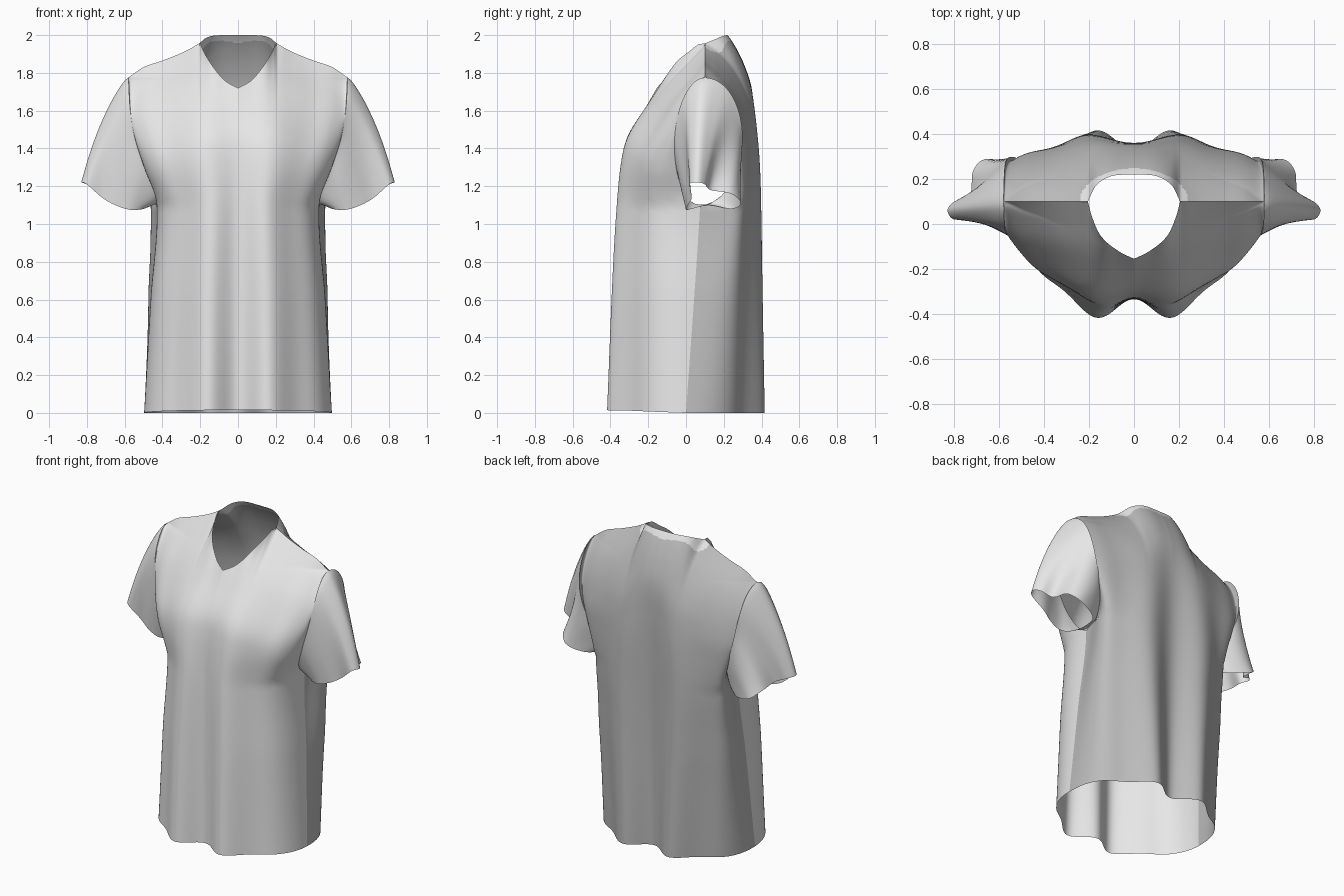
import bpy
import math
from mathutils import Vector

cube = bpy.data.objects.get("Cube")
if cube:
    bpy.data.objects.remove(cube, do_unlink=True)


def make_material(name, grey):
    mat = bpy.data.materials.new(name)
    mat.use_nodes = True
    color = (grey, grey, grey, 1)
    mat.diffuse_color = color
    mat.node_tree.nodes["Principled BSDF"].inputs["Base Color"].default_value = color
    return mat


light = make_material("light_grey_cloth", 0.8)
dark = make_material("mid_grey_cloth", 0.5)


def curve(*pts):
    """Smooth function through the given points, constant beyond the ends."""
    n = len(pts)
    slopes = []
    for i in range(n):
        a, b = pts[max(i - 1, 0)], pts[min(i + 1, n - 1)]
        slopes.append((b[1] - a[1]) / (b[0] - a[0]))

    def f(x):
        if x <= pts[0][0]:
            return pts[0][1]
        for i in range(n - 1):
            (x0, y0), (x1, y1) = pts[i], pts[i + 1]
            if x <= x1:
                h = x1 - x0
                t = (x - x0) / h
                s = t * t * (3 - 2 * t)
                tangent = t * (1 - t) * ((1 - t) * slopes[i] - t * slopes[i + 1])
                return y0 + (y1 - y0) * s + h * tangent
        return pts[-1][1]
    return f


def build(name, rows, closed, mats, rule=None, flip=False):
    """Skin a grid of points given row by row."""
    n = len(rows[0])
    verts = [p for row in rows for p in row]
    faces = []
    for r in range(len(rows) - 1):
        for c in range(n if closed else n - 1):
            d = (c + 1) % n
            f = (r * n + c, r * n + d, (r + 1) * n + d, (r + 1) * n + c)
            faces.append(f[::-1] if flip else f)
    mesh = bpy.data.meshes.new(name)
    mesh.from_pydata(verts, [], faces)
    for m in mats:
        mesh.materials.append(m)
    if rule:
        for poly in mesh.polygons:
            poly.material_index = rule(poly.center)
    obj = bpy.data.objects.new(name, mesh)
    bpy.context.collection.objects.link(obj)
    bpy.ops.object.select_all(action="DESELECT")
    obj.select_set(True)
    bpy.context.view_layer.objects.active = obj
    bpy.ops.object.shade_smooth_by_angle(angle=math.radians(60))


# Garment outline: half width by height, shoulder slope, side seam, fold depth
SHOULDER_X, ARM_TOP, ARMPIT = 0.58, 1.775, 1.1
half_width = curve((0, 0.497), (0.6, 0.462), (ARMPIT, 0.43), (1.3, 0.497),
                   (1.45, 0.545), (1.6, 0.57), (ARM_TOP, SHOULDER_X))
shoulder = curve((0.2, 1.96), (0.25, 1.93), (0.3, 1.905), (0.4, 1.865),
                 (0.5, 1.83), (SHOULDER_X, ARM_TOP))
seam_y = curve((0, 0), (ARMPIT, 0.075), (ARM_TOP, 0.1))
fold_depth = curve((0, 0.06), (0.8, 0.04), (1.2, 0.027), (1.5, 0.015), (1.75, 0))

# Each panel: depth by distance below its crest, fullness (power) by height
FRONT = dict(
    name="front_panel", hem=0.015, side=-1, arm=-0.15,
    power=curve((0, 0.95), (0.7, 0.85), (1.1, 0.75), (1.4, 0.6)),
    swell=curve((0, 0), (0.9, 0.015), (1.4, 0)),
    crest=curve((0, 1.97), (0.1, 1.965), (0.2, 1.95), (0.3, 1.91), (0.4, 1.865),
                (0.5, 1.83), (SHOULDER_X, ARM_TOP)),
    depth=curve((0, 0.1), (0.1, 0), (0.2, -0.1), (0.33, -0.2), (0.47, -0.295),
                (0.57, -0.33), (0.77, -0.355), (1.17, -0.375), (1.97, -0.395)),
    neck_z=curve((0, 1.72), (0.07, 1.76), (0.13, 1.83), (0.18, 1.91), (0.2, 1.96)),
    top_y=curve((0, -0.155), (0.07, -0.12), (0.15, -0.05), (0.19, 0.04),
                (0.205, 0.1), (0.206, 0.1), (0.22, 0.1)))
BACK = dict(
    name="back_panel", hem=0.0, side=1, arm=0.21,
    power=curve((0, 0.75), (0.7, 0.7), (1.1, 0.55), (1.4, 0.42)),
    swell=curve((0, 0), (0.4, 0.035), (0.8, 0.075), (1.1, 0.09), (1.3, 0.04), (1.5, 0)),
    crest=curve((0, 2.08), (0.1, 2.06), (0.2, 1.98), (0.3, 1.92), (0.4, 1.87),
                (0.5, 1.83), (SHOULDER_X, ARM_TOP)),
    depth=curve((0, 0.1), (0.06, 0.18), (0.14, 0.25), (0.25, 0.31), (0.39, 0.355),
                (0.57, 0.375), (0.77, 0.383), (1.2, 0.385), (1.97, 0.388)),
    neck_z=curve((0, 2.0), (0.12, 1.998), (0.17, 1.985), (0.2, 1.96)),
    top_y=curve((0, 0.22), (0.1, 0.213), (0.17, 0.17), (0.205, 0.1),
                (0.206, 0.1), (0.22, 0.1)))


def arm_bump(z):
    mid, half = (ARM_TOP + ARMPIT) / 2, (ARM_TOP - ARMPIT) / 2
    return math.sqrt(max(0, 1 - ((z - mid) / half) ** 2))


def panel_y(p, a, z):
    u = abs(math.sin(a))
    s = max(0, math.cos(a)) ** p["power"](z)
    seam = seam_y(z)
    y = p["depth"](p["crest"](SHOULDER_X * u) - z)
    # Hanging folds deepen towards the hem
    y -= p["side"] * fold_depth(z) * math.cos(math.pi * u / 0.375) * (1 - u * u) ** 1.5
    # The armhole opens the edge of the panel only
    return seam + (y - seam) * s + p["arm"] * arm_bump(z) * (1 - s) ** 1.6


def panel_point(p, a, v):
    u = math.sin(a)
    xt = SHOULDER_X * abs(u)
    top = p["neck_z"](xt) if xt < 0.2 else shoulder(xt)
    hem = p["hem"] * math.cos(a)
    z = hem + v * (top - hem)
    y = panel_y(p, a, z)
    y += (p["top_y"](xt) - panel_y(p, a, top)) * math.exp((z - top) / 0.1)
    return half_width(z) * u + p["swell"](z) * math.sin(2 * a), y, z


COLS, ROWS = 200, 56
angles = [math.pi * (i / COLS - 0.5) for i in range(COLS + 1)]
heights = [0.93 * i / ROWS for i in range(ROWS)]
heights += [0.93 + 0.07 * i / 24 for i in range(25)]


def in_collar(c):
    """Neck band around the back of the opening."""
    return int(c.z > 1.85 and (c.x / 0.24) ** 2 + ((c.y - 0.1) / 0.147) ** 2 < 1)


# Front and back of the body
for p in (FRONT, BACK):
    grid = [[panel_point(p, a, v) for a in angles] for v in heights]
    if p is FRONT:
        build(p["name"], grid, False, [light])
    else:
        build(p["name"], grid, False, [dark, light], in_collar, flip=True)

# Sleeve opening, from its outer tip round the back to the inside and forward
CUFF = [Vector(c) for c in (
    (0.83, 0.06, 1.22), (0.8, 0.1, 1.21), (0.73, 0.13, 1.18), (0.715, 0.24, 1.16),
    (0.65, 0.29, 1.11), (0.52, 0.24, 1.08), (0.46, 0.12, 1.1), (0.5, 0.03, 1.08),
    (0.57, 0, 1.075), (0.65, 0.01, 1.1), (0.72, 0.03, 1.14), (0.8, 0.02, 1.21))]


def cuff_point(s):
    n = len(CUFF)
    i, t = int(s * n), s * n - int(s * n)
    a, b, c, d = (CUFF[(i + k) % n] for k in (-1, 0, 1, 2))
    return b + ((c - a) + ((2 * a - 5 * b + 4 * c - d)
                           + (3 * b - a - 3 * c + d) * t) * t) * t / 2


def sleeve_rows(sign, around=72, along=20):
    ring = [i / around for i in range(around)]
    starts, ends = [], [cuff_point(s) for s in ring]
    for s in ring:
        z = ARMPIT + (ARM_TOP - ARMPIT) * (1 + math.cos(math.tau * s)) / 2
        arm = BACK["arm"] if s < 0.5 else FRONT["arm"]
        starts.append(Vector((half_width(z), seam_y(z) + arm * arm_bump(z), z)))
    rows = []
    for r in range(along + 1):
        t = r / along
        pts = [a.lerp(b, t) for a, b in zip(starts, ends)]
        centre = sum(pts, Vector()) / around
        row = []
        for s, q, a, b in zip(ring, pts, starts, ends):
            # Rounded cap on top with soft lengthwise creases
            puff = 0.04 * (1 + math.cos(math.tau * s)) / 2
            puff += 0.005 * math.cos(7 * math.tau * s)
            out = (q - centre).normalized() * puff * math.sin(math.pi * t ** 0.7)
            # The cloth draws in front to back soon after the armhole
            y = a.y + (b.y - a.y) * t ** 0.75 + out.y * 0.4
            row.append((sign * (q.x + out.x), y, q.z + out.z))
        rows.append(row)
    return rows


# Sleeves
for label, sign in (("left", 1), ("right", -1)):
    build(label + "_sleeve", sleeve_rows(sign), True, [light], flip=sign < 0)
